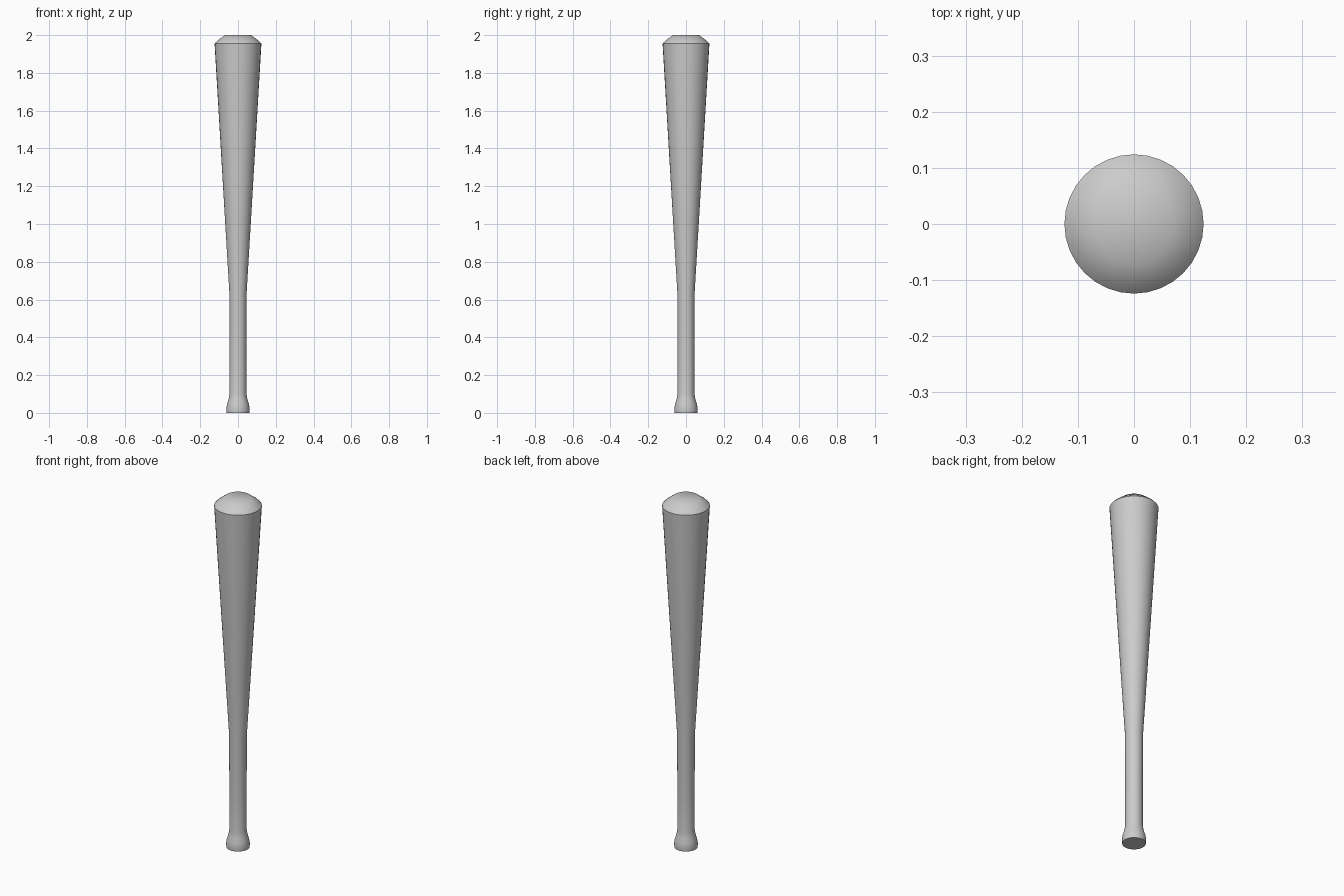
import bpy, bmesh, math

if "Cube" in bpy.data.objects:
    bpy.data.objects.remove(bpy.data.objects["Cube"])

SIDES = 32
# Profile of the bat: (radius, height) from knob to tip
profile = [(0.060, 0.0), (0.062, 0.02), (0.058, 0.045), (0.050, 0.07),
           (0.045, 0.10), (0.045, 0.30), (0.046, 0.64), (0.0645, 0.95),
           (0.124, 1.955), (0.112, 1.968), (0.070, 2.0)]

bm = bmesh.new()
rings = [[bm.verts.new((r * math.cos(2 * math.pi * i / SIDES),
                        r * math.sin(2 * math.pi * i / SIDES), z))
          for i in range(SIDES)] for r, z in profile]

# Shaft walls
for a, b in zip(rings, rings[1:]):
    for i in range(SIDES):
        j = (i + 1) % SIDES
        bm.faces.new((a[i], a[j], b[j], b[i]))

# End caps
bm.faces.new(rings[0][::-1])
bm.faces.new(rings[-1])

mesh = bpy.data.meshes.new("bat")
bm.to_mesh(mesh)
bm.free()
bat = bpy.data.objects.new("bat", mesh)
bpy.context.collection.objects.link(bat)

# Smooth shading, crisp at the barrel rim and knob base
bpy.context.view_layer.objects.active = bat
bat.select_set(True)
bpy.ops.object.shade_smooth_by_angle(angle=math.radians(45))
